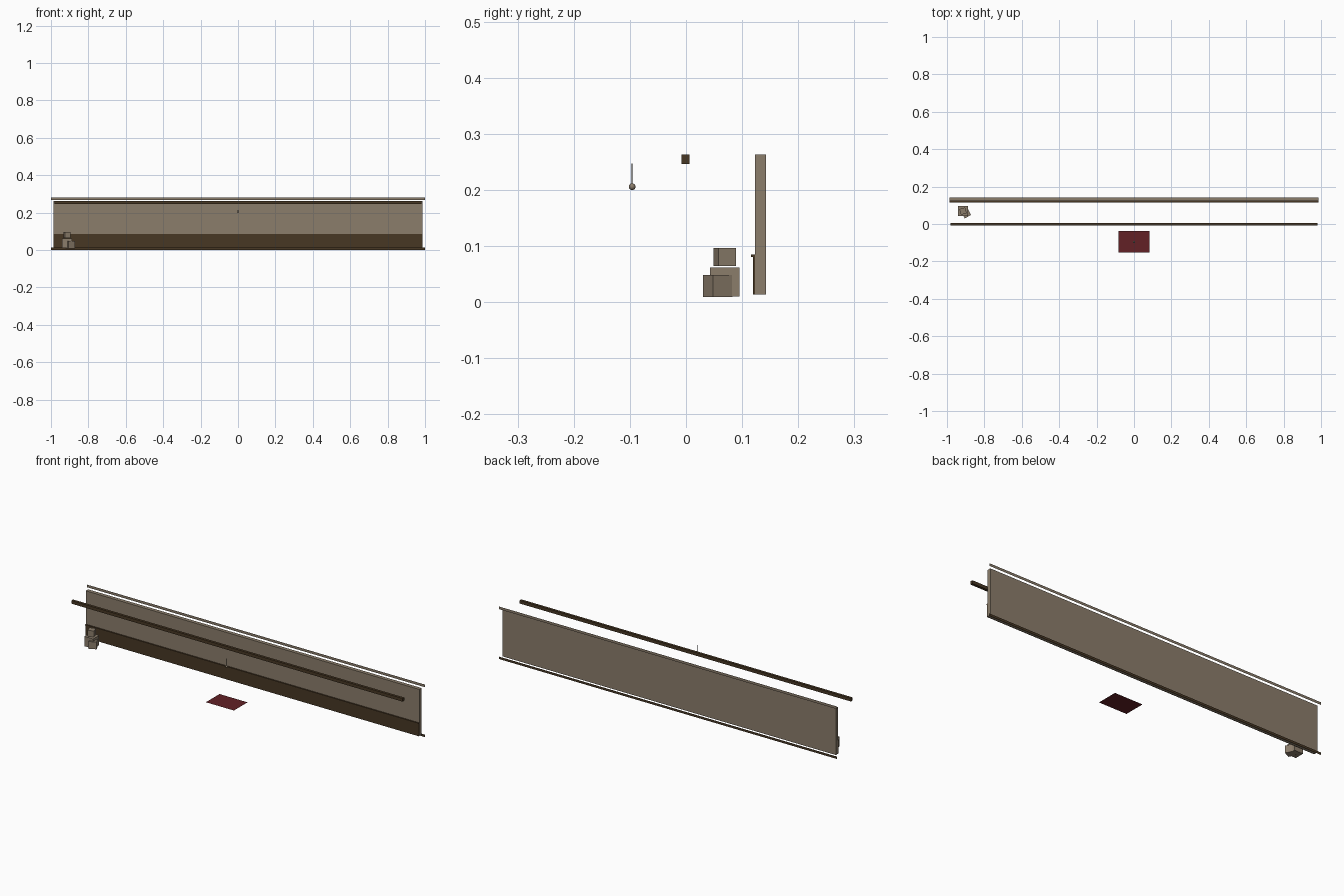
import bpy
from math import radians

default_cube = bpy.data.objects.get("Cube")
if default_cube:
    bpy.data.objects.remove(default_cube, do_unlink=True)


def material(name, rgb):
    m = bpy.data.materials.new(name)
    m.use_nodes = True
    m.diffuse_color = (*rgb, 1)
    m.node_tree.nodes["Principled BSDF"].inputs["Base Color"].default_value = (*rgb, 1)
    return m


stone = material("warm_grey", (0.258, 0.205, 0.147))
wood = material("dark_wood", (0.063, 0.038, 0.017))
red = material("dark_red", (0.122, 0.015, 0.019))
black = material("black", (0.01, 0.01, 0.01))


def finish(name, mat):
    ob = bpy.context.object
    ob.name = name
    ob.data.materials.append(mat)
    return ob


def box(name, mat, x, y, z, turn=0):
    """Box from (low, high) ranges, turned about its own upright axis."""
    centre = [(a + b) / 2 for a, b in (x, y, z)]
    bpy.ops.mesh.primitive_cube_add(size=1, location=centre, rotation=(0, 0, radians(turn)))
    ob = finish(name, mat)
    ob.scale = [b - a for a, b in (x, y, z)]
    return ob


def sheet(name, mat, centre, width, depth, tilt=0):
    """Flat sheet; tilt 90 stands it up facing the front."""
    bpy.ops.mesh.primitive_plane_add(size=1, location=centre, rotation=(radians(tilt), 0, 0))
    ob = finish(name, mat)
    ob.scale = (width, depth, 1)
    return ob


def crate(name, centre, size, turn):
    h = size / 2
    return box(name, stone, *[(c - h, c + h) for c in centre], turn)


# Wall with lower panelling and its cap rail
SPAN = (-0.987, 0.987)
box("wall", stone, SPAN, (0.123, 0.143), (0.014, 0.263))
box("wall_panelling", wood, SPAN, (0.119, 0.123), (0.014, 0.081))
box("panel_cap_rail", wood, SPAN, (0.116, 0.123), (0.081, 0.085))

# Flat trim strips behind the wall
sheet("top_trim", stone, (0, 0.153, 0.274), 2, 0.014, 90)
sheet("bottom_trim", wood, (0, 0.153, 0.0065), 2, 0.013, 90)

# Ceiling beam
box("ceiling_beam", wood, (-0.98, 0.98), (-0.008, 0.006), (0.246, 0.263))

# Stacked crates
crate("large_crate", (-0.914, 0.069, 0.036), 0.052, 0)
crate("top_crate", (-0.914, 0.069, 0.081), 0.032, 16)
crate("small_crate", (-0.897, 0.0565, 0.029), 0.039, 27)

# Rug
sheet("rug", red, (0, -0.0955, 0.014), 0.166, 0.115)

# Hanging lamp
bpy.ops.mesh.primitive_cylinder_add(vertices=8, radius=0.0008, depth=0.04,
                                    location=(0, -0.096, 0.227))
finish("lamp_cord", black)
bpy.ops.mesh.primitive_uv_sphere_add(segments=16, ring_count=10, radius=0.006,
                                     location=(0, -0.096, 0.206))
finish("lamp_bulb", stone)
bpy.ops.object.shade_smooth_by_angle()
